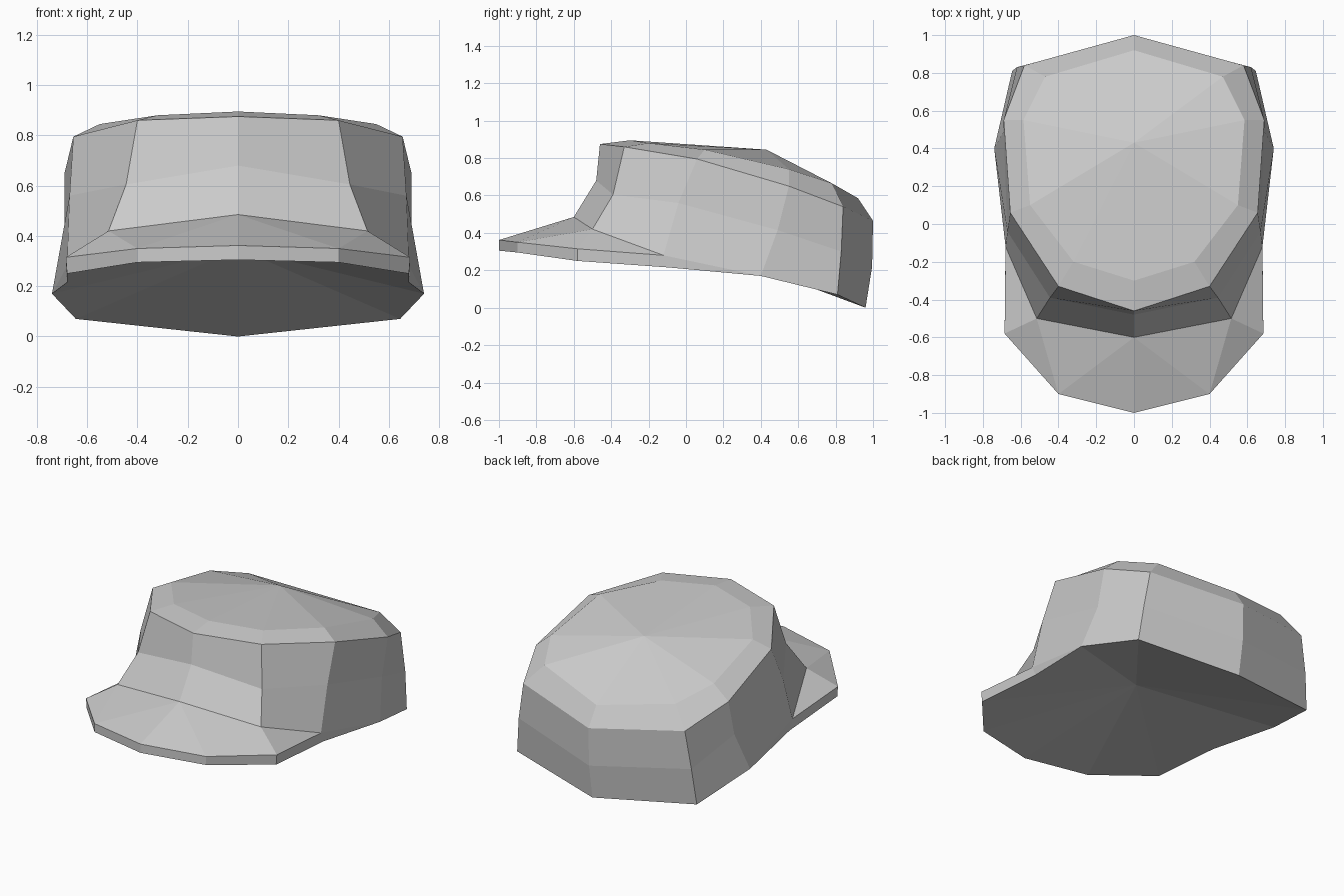
import bpy, bmesh
from mathutils import Vector

cube = bpy.data.objects.get("Cube")
if cube:
    bpy.data.objects.remove(cube, do_unlink=True)

grey = bpy.data.materials.new("light grey")
grey.use_nodes = True
colour = (0.6, 0.6, 0.6, 1)
grey.diffuse_color = colour
grey.node_tree.nodes["Principled BSDF"].inputs["Base Color"].default_value = colour


def strip(a, b):
    """Quads between two rows of points."""
    return [(a[i], a[i + 1], b[i + 1], b[i]) for i in range(len(a) - 1)]


def fan(tip, row):
    """Triangles from one point to a row."""
    return [(tip, row[i], row[i + 1]) for i in range(len(row) - 1)]


def half_part(name, polys, inside):
    """Mesh one half with faces turned away from a point, then mirror it."""
    bm = bmesh.new()
    for poly in polys:
        bm.faces.new([bm.verts.new(p) for p in poly])
    bmesh.ops.remove_doubles(bm, verts=bm.verts, dist=0.001)
    bm.normal_update()
    for f in bm.faces:
        if f.normal.dot(f.calc_center_median() - Vector(inside)) < 0:
            f.normal_flip()
    mesh = bpy.data.meshes.new(name)
    bm.to_mesh(mesh)
    bm.free()
    mesh.materials.append(grey)
    obj = bpy.data.objects.new(name, mesh)
    bpy.context.collection.objects.link(obj)
    mirror = obj.modifiers.new("mirror", 'MIRROR')
    mirror.use_clip = True
    return obj


# Half rings of the cap, from front centre round to back centre
top = [(0, -.3, .895), (.32, -.2, .88), (.55, .1, .845),
       (.585, .55, .74), (.47, .78, .665), (0, .92, .585)]
rim = [(0, -.46, .875), (.4, -.33, .86), (.655, .06, .795),
       (.69, .55, .65), (.58, .84, .54), (0, 1, .465)]
waist = [(0, -.48, .68), (.445, -.39, .605), (.67, -.04, .56),
         (.69, .49, .415), (.62, .83, .3), (0, .995, .22)]
base = [(0, -.6, .485), (.515, -.5, .42), (.68, -.12, .28),
        (.74, .4, .17), (.645, .81, .07), (0, .96, 0)]

# Brim edge, upper and lower, ending where it meets the crown
brim_upper = [(0, -1, .362), (.4, -.9, .35), (.685, -.58, .315), base[2]]
brim_lower = [(0, -1, .305), (.4, -.9, .295), (.68, -.58, .25), (.68, -.09, .215)]

# Crown: domed top, bevel and side panels
crown = fan((0, .43, .845), top)
for upper, lower in ((top, rim), (rim, waist), (waist, base)):
    crown += strip(upper, lower)
crown.append((base[2], brim_lower[3], base[3]))
half_part("crown", crown, (0, .2, .4))

# Brim: upper surface and thin outer edge
brim = fan(base[0], brim_upper[:2]) + fan(base[1], brim_upper[1:])
brim.append((base[0], brim_upper[1], base[1]))
brim += strip(brim_upper, brim_lower)
half_part("brim", brim, (0, -.3, .2))

# Hollow underside
half_part("lining", fan((0, .02, .35), brim_lower + base[3:]), (0, 0, 2))
